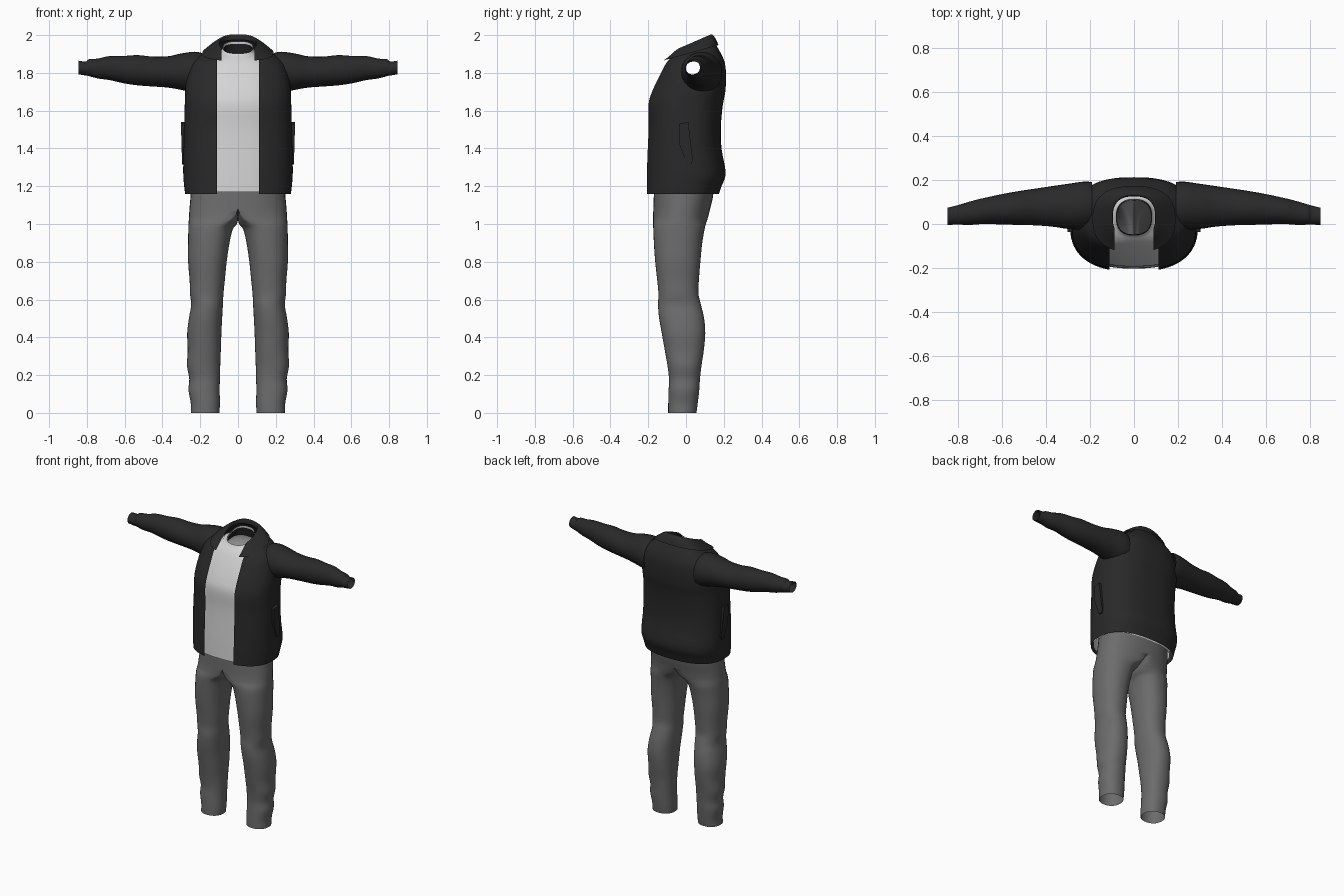
import bpy, bmesh, math
from mathutils import Vector


def material(name, r, g, b):
    m = bpy.data.materials.new(name)
    m.diffuse_color = (r, g, b, 1)
    return m


BLACK = material("jacket charcoal", 0.022, 0.022, 0.022)
DARK = material("neck lining black", 0.012, 0.012, 0.012)
GREY = material("trouser grey", 0.15, 0.15, 0.15)
WHITE = material("shirt pale grey", 0.66, 0.66, 0.66)


def smooth_keys(keys, steps):
    """Catmull-Rom interpolation between key sections."""
    out = []
    for i in range(len(keys) - 1):
        p = [keys[max(0, min(len(keys) - 1, i + k))] for k in (-1, 0, 1, 2)]
        for s in range(steps):
            t = s / steps
            out.append([0.5 * (2 * b + (c - a) * t + (2 * a - 5 * b + 4 * c - d) * t * t
                               + (3 * b - a - 3 * c + d) * t ** 3) for a, b, c, d in zip(*p)])
    return out + [list(keys[-1])]


def loft(name, keys, point, n, mat, closed=True, steps=4, skip=None, mirror=False):
    """Skin the sections given by point(key, fraction); skip drops faces by centre."""
    bm = bmesh.new()
    rings = []
    for key in smooth_keys(keys, steps):
        count = n if closed else n + 1
        rings.append([bm.verts.new(point(key, i / n)) for i in range(count)])
    for a, b in zip(rings, rings[1:]):
        for i in range(n):
            j = (i + 1) % len(a)
            quad = (a[i], a[j], b[j], b[i])
            centre = sum((v.co for v in quad), Vector()) / 4
            if not (skip and skip(centre, quad)):
                bm.faces.new(quad)
    bmesh.ops.remove_doubles(bm, verts=bm.verts, dist=1e-5)
    bmesh.ops.delete(bm, geom=[v for v in bm.verts if not v.link_faces], context='VERTS')
    bmesh.ops.recalc_face_normals(bm, faces=bm.faces)
    return finish(name, bm, mat, mirror)


def finish(name, bm, mat, mirror=False):
    mesh = bpy.data.meshes.new(name)
    bm.to_mesh(mesh)
    bm.free()
    mesh.materials.append(mat)
    ob = bpy.data.objects.new(name, mesh)
    bpy.context.collection.objects.link(ob)
    bpy.context.view_layer.objects.active = ob
    ob.select_set(True)
    bpy.ops.object.shade_smooth_by_angle(angle=math.radians(50))
    ob.select_set(False)
    if mirror:
        mod = ob.modifiers.new("Mirror", 'MIRROR')
        mod.merge_threshold = 0.002
    return ob


# Body sections: height, half width, front y, back y, backward rise
def power(v, e):
    return math.copysign(abs(v) ** e, v)


def body_point(key, f, gap):
    z, hw, yf, yb, rise = key
    e = 0.8
    t0 = math.asin(min(0.95, gap / hw) ** (1 / e)) if gap else 0
    t = t0 + (2 * math.pi - 2 * t0) * f
    mid = (yf + yb) / 2
    x = hw * power(math.sin(t), e)
    y = mid - (yb - yf) / 2 * power(math.cos(t), e)
    return x, y, z + rise * (y - mid)


def armhole(c, quad):
    return abs(c.x) > 0.13 and ((c.y - 0.06) / 0.08) ** 2 + ((c.z - 1.815) / 0.07) ** 2 < 1


def inner_wall(c, quad):
    return all(abs(v.co.x) < 1e-4 for v in quad)


# Open jacket body
body = [
    (1.16, 0.280, -0.215, 0.175, 0), (1.20, 0.285, -0.215, 0.188, 0),
    (1.27, 0.290, -0.215, 0.210, 0), (1.40, 0.288, -0.210, 0.188, 0),
    (1.52, 0.285, -0.205, 0.185, 0), (1.63, 0.282, -0.207, 0.195, 0),
    (1.70, 0.280, -0.188, 0.208, 0), (1.78, 0.270, -0.150, 0.212, 0),
    (1.85, 0.245, -0.118, 0.205, 0.03), (1.895, 0.195, -0.098, 0.178, 0.15),
    (1.925, 0.135, -0.080, 0.150, 0.30), (1.945, 0.105, -0.070, 0.130, 0.40)]
loft("jacket_body", body, lambda k, f: body_point(k, f, 0.112), 64, BLACK,
     closed=False, skip=armhole)

# Folded collar: inner stand, rolled top, outer flap
collar = [
    (1.935, 0.100, -0.072, 0.125, 0.40), (1.955, 0.096, -0.068, 0.128, 0.45),
    (1.958, 0.105, -0.078, 0.138, 0.42), (1.935, 0.145, -0.100, 0.155, 0.38),
    (1.905, 0.188, -0.128, 0.172, 0.28)]
loft("jacket_collar", collar, lambda k, f: body_point(k, f, 0.088), 48, BLACK, closed=False)

# Shirt inside the jacket, with a dark neck lining
shirt = [
    (1.17, 0.262, -0.202, 0.150, 0), (1.30, 0.265, -0.198, 0.165, 0),
    (1.50, 0.262, -0.190, 0.165, 0), (1.63, 0.260, -0.192, 0.178, 0),
    (1.70, 0.255, -0.172, 0.188, 0), (1.78, 0.240, -0.134, 0.188, 0),
    (1.85, 0.205, -0.095, 0.178, 0.03), (1.89, 0.140, -0.074, 0.150, 0.15),
    (1.915, 0.090, -0.058, 0.118, 0.28), (1.935, 0.080, -0.050, 0.112, 0.40)]
loft("shirt", shirt, lambda k, f: body_point(k, f, 0), 64, WHITE, skip=armhole)
loft("neck_lining", [(1.885, 0.086, -0.050, 0.108, 0.2), (1.925, 0.077, -0.047, 0.107, 0.38)],
     lambda k, f: body_point(k, f, 0), 40, DARK)

# Sleeves: x, front y, back y, bottom z, top z
sleeve = [
    (0.190, -0.020, 0.190, 1.690, 1.905), (0.230, -0.026, 0.192, 1.695, 1.912),
    (0.300, -0.022, 0.182, 1.710, 1.903), (0.370, -0.012, 0.172, 1.722, 1.888),
    (0.450, -0.006, 0.160, 1.728, 1.886), (0.530, -0.004, 0.148, 1.734, 1.894),
    (0.600, -0.002, 0.135, 1.744, 1.890), (0.680, 0.000, 0.118, 1.762, 1.889),
    (0.740, -0.004, 0.103, 1.770, 1.876), (0.790, -0.003, 0.088, 1.783, 1.872),
    (0.805, -0.003, 0.084, 1.786, 1.860), (0.845, -0.004, 0.074, 1.792, 1.865)]


def sleeve_point(k, f):
    x, y0, y1, z0, z1 = k
    t = 2 * math.pi * f
    return x, (y0 + y1) / 2 + (y1 - y0) / 2 * math.cos(t), (z0 + z1) / 2 + (z1 - z0) / 2 * math.sin(t)


loft("sleeves", sleeve, sleeve_point, 32, BLACK, mirror=True)

# Slanted pocket welts on the jacket sides
bm = bmesh.new()
outline = [(-0.036, 1.53), (0.012, 1.54), (0.036, 1.34), (0.028, 1.315), (0.002, 1.32), (-0.034, 1.42)]
ends = [[bm.verts.new((x + (z - 1.32) * 0.03, y, z)) for y, z in outline] for x in (0.275, 0.296)]
for ring in ends:
    bm.faces.new(ring)
for i in range(len(outline)):
    j = (i + 1) % len(outline)
    bm.faces.new((ends[0][i], ends[0][j], ends[1][j], ends[1][i]))
bmesh.ops.recalc_face_normals(bm, faces=bm.faces)
finish("pocket_welts", bm, BLACK, mirror=True)

# Trousers: height, outer x, inner x, centre x, front y, back y
legs = [
    (1.28, 0.240, 0.000, 0.000, -0.165, 0.150), (1.16, 0.250, 0.000, 0.000, -0.170, 0.145),
    (1.08, 0.257, 0.000, 0.000, -0.173, 0.128), (1.03, 0.260, 0.000, 0.035, -0.174, 0.115),
    (1.00, 0.262, 0.006, 0.090, -0.174, 0.105), (0.97, 0.263, 0.028, 0.125, -0.173, 0.098),
    (0.90, 0.264, 0.045, 0.145, -0.170, 0.086), (0.80, 0.264, 0.060, 0.160, -0.163, 0.076),
    (0.70, 0.256, 0.070, 0.163, -0.152, 0.068), (0.63, 0.254, 0.077, 0.165, -0.146, 0.066),
    (0.57, 0.248, 0.080, 0.165, -0.148, 0.080), (0.50, 0.260, 0.084, 0.172, -0.142, 0.096),
    (0.42, 0.269, 0.088, 0.178, -0.128, 0.102), (0.33, 0.266, 0.091, 0.178, -0.112, 0.094),
    (0.25, 0.270, 0.094, 0.182, -0.098, 0.082), (0.18, 0.258, 0.096, 0.178, -0.090, 0.074),
    (0.12, 0.262, 0.097, 0.179, -0.092, 0.070), (0.05, 0.250, 0.096, 0.174, -0.094, 0.062),
    (0.00, 0.250, 0.098, 0.174, -0.094, 0.055)]


def leg_point(k, f):
    z, xo, xi, c, yf, yb = k
    xi, c = max(xi, 0), max(c, 0)
    if z > 1.075:
        xi = c = 0
    t = 2 * math.pi * f
    w = xo - c if math.cos(t) > 0 else c - xi
    return (max(0, c + w * power(math.cos(t), 0.9)),
            (yf + yb) / 2 + (yb - yf) / 2 * power(math.sin(t), 0.9), z)


loft("trousers", legs, leg_point, 40, GREY, skip=inner_wall, mirror=True)
